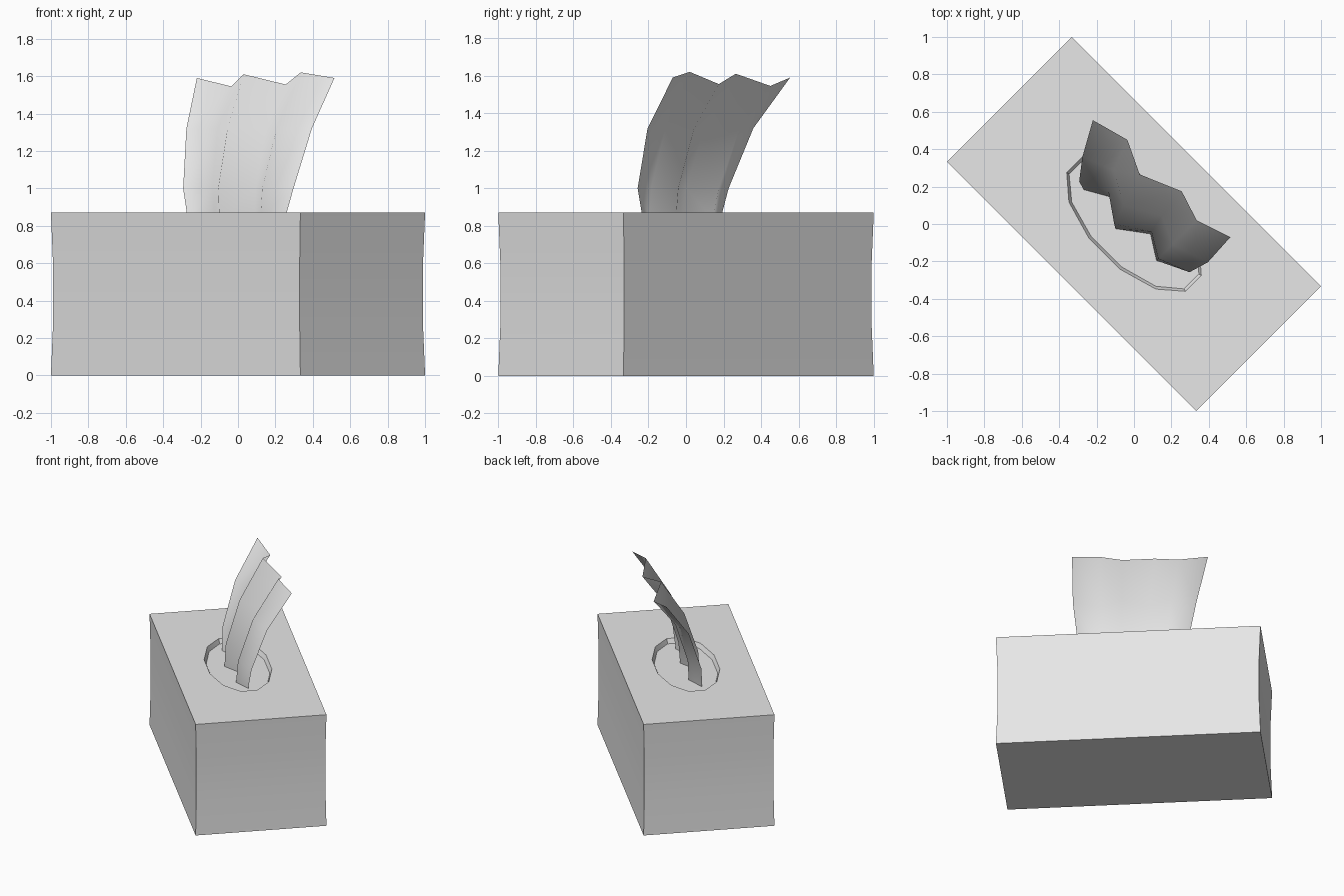
import bpy
import bmesh
from math import pi, cos, sin, radians
from mathutils import Matrix

cube = bpy.data.objects.get("Cube")
if cube:
    bpy.data.objects.remove(cube)

grey = bpy.data.materials.new("light_grey")
grey.use_nodes = True
grey.diffuse_color = (0.8, 0.8, 0.8, 1)
grey.node_tree.nodes["Principled BSDF"].inputs["Base Color"].default_value = (0.8, 0.8, 0.8, 1)

# The whole model is turned so that its long axis runs diagonally
TURN = Matrix.Rotation(radians(-45), 4, "Z")
LENGTH, DEPTH, HEIGHT = 0.943, 0.4715, 0.87


def finish(name, bm, sharp_angle=None):
    bm.transform(TURN)
    mesh = bpy.data.meshes.new(name)
    bm.to_mesh(mesh)
    bm.free()
    mesh.materials.append(grey)
    mesh.shade_smooth()
    if sharp_angle:
        mesh.set_sharp_from_angle(angle=radians(sharp_angle))
    obj = bpy.data.objects.new(name, mesh)
    bpy.context.collection.objects.link(obj)
    return obj


def rectangle(bm, scale, z):
    corners = ((-1, -1), (1, -1), (1, 1), (-1, 1))
    return [bm.verts.new((x * LENGTH * scale, y * DEPTH * scale, z)) for x, y in corners]


def oval(bm, rx, ry, z, sides=12):
    angles = [(i + 0.5) * 2 * pi / sides for i in range(sides)]
    return [bm.verts.new((rx * cos(a), ry * sin(a), z)) for a in angles]


def loft(bm, lower, upper):
    n = len(lower)
    for i in range(n):
        j = (i + 1) % n
        bm.faces.new((lower[i], lower[j], upper[j], upper[i]))


def loop_edges(bm, ring):
    return [bm.edges.get((v, ring[i - 1])) or bm.edges.new((v, ring[i - 1]))
            for i, v in enumerate(ring)]


# Box: slightly waisted walls, closed base, shallow oval recess in the lid
bm = bmesh.new()
rings = [rectangle(bm, s, HEIGHT * i / 3) for i, s in enumerate((1, 0.988, 0.988, 1))]
for lower, upper in zip(rings, rings[1:]):
    loft(bm, lower, upper)
bm.faces.new(rings[0][::-1])
rim = oval(bm, 0.465, 0.231, HEIGHT)
floor = oval(bm, 0.45, 0.216, HEIGHT - 0.035)
loft(bm, floor, rim)
bm.faces.new(floor)
bmesh.ops.triangle_fill(bm, use_beauty=True,
                        edges=loop_edges(bm, rings[-1]) + loop_edges(bm, rim))
bmesh.ops.recalc_face_normals(bm, faces=bm.faces)
finish("tissue_box", bm, 30)

# Tissue: pleated sheet rising out of the recess and curling backwards
along = ((-0.32, -0.19, -0.053, 0.10, 0.223, 0.34),
         (-0.368, -0.22, -0.075, 0.095, 0.223, 0.392),
         (-0.449, -0.28, -0.11, 0.075, 0.223, 0.424),
         (-0.548, -0.343, -0.166, 0.057, 0.223, 0.414))
pleat_low = (-0.06, 0.014, -0.088, 0.025, -0.053, 0.014)
pleat_top = (0.237, 0.293, 0.209, 0.304, 0.251, 0.315)
top_z = (1.59, 1.545, 1.61, 1.555, 1.62, 1.59)
curl = (0, 0.045, 0.4, 1)
row_z = (HEIGHT - 0.034, 1.0, 1.32)

bm = bmesh.new()
grid = []
for r, row in enumerate(along):
    grid.append([])
    for c, x in enumerate(row):
        y = pleat_low[c] + (pleat_top[c] - pleat_low[c]) * curl[r]
        z = row_z[r] if r < len(row_z) else top_z[c]
        grid[-1].append(bm.verts.new((x, y, z)))
for low, high in zip(grid, grid[1:]):
    for c in range(len(low) - 1):
        bm.faces.new((low[c], low[c + 1], high[c + 1], high[c]))
finish("tissue_sheet", bm)
